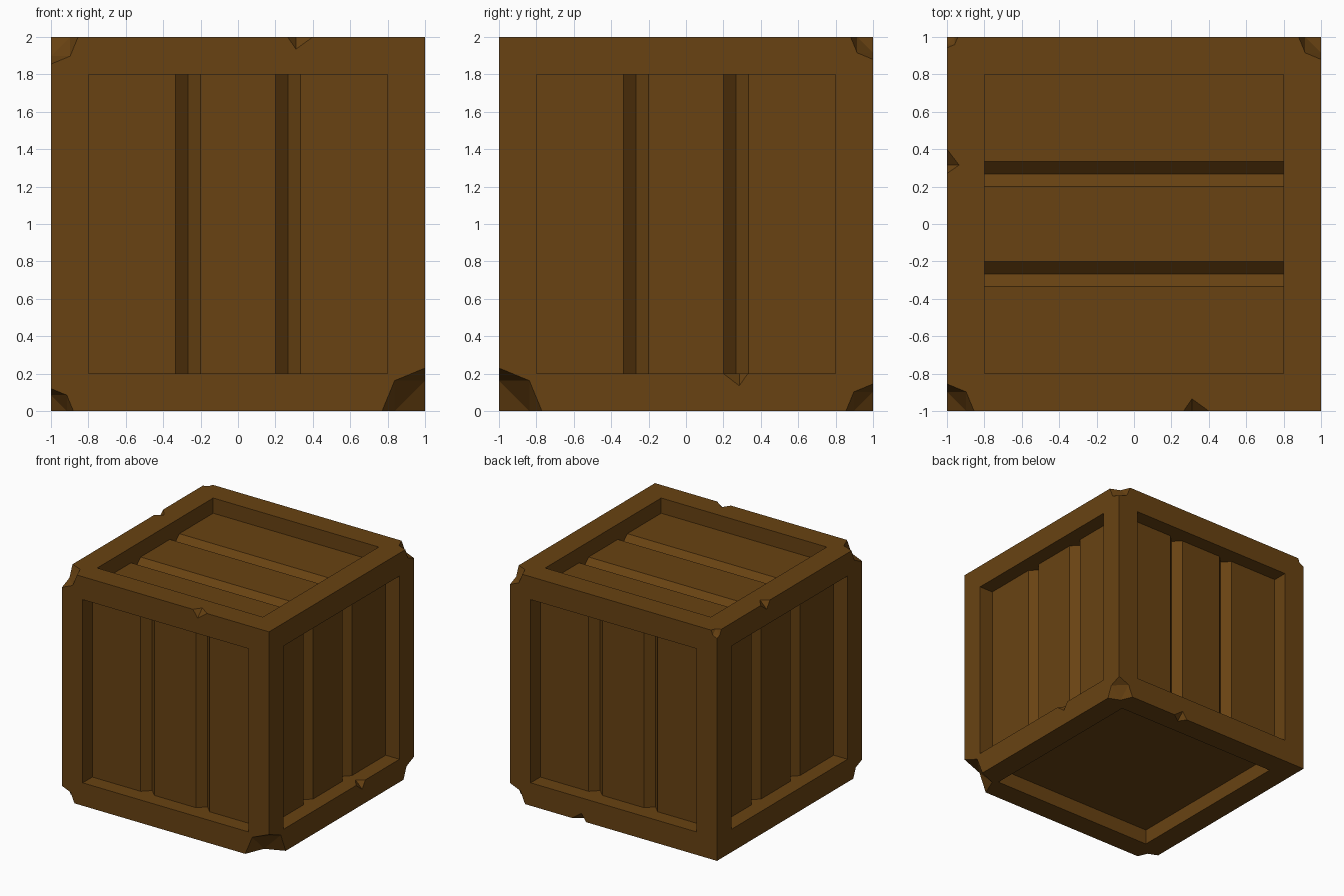
import bpy, bmesh
from itertools import product
from mathutils import Vector, Matrix

if "Cube" in bpy.data.objects:
    bpy.data.objects.remove(bpy.data.objects["Cube"])

RECESS, GROOVE = 0.133, 0.198      # panel depth, depth at the groove bottoms

mat = bpy.data.materials.new("brown_wood")
mat.diffuse_color = (0.14, 0.055, 0.006, 1)
mat.use_nodes = True
mat.node_tree.nodes["Principled BSDF"].inputs["Base Color"].default_value = mat.diffuse_color

# Solid block of the crate
bpy.ops.mesh.primitive_cube_add(size=2, location=(0, 0, 1))
crate = bpy.context.object
crate.name = "wooden_crate"
crate.data.materials.append(mat)


def cut(bm):
    """Subtract a bmesh solid from the crate."""
    bmesh.ops.recalc_face_normals(bm, faces=bm.faces)
    me = bpy.data.meshes.new("cutter")
    bm.to_mesh(me)
    bm.free()
    me.materials.append(mat)
    ob = bpy.data.objects.new("cutter", me)
    ob.hide_render = True
    bpy.context.collection.objects.link(ob)
    mod = crate.modifiers.new("cut", 'BOOLEAN')
    mod.operation, mod.solver, mod.object = 'DIFFERENCE', 'EXACT', ob
    bpy.context.view_layer.objects.active = crate
    bpy.ops.object.modifier_apply(modifier=mod.name)
    bpy.data.objects.remove(ob)


def recess(place, grooves=True):
    """Sunken panel, with two V grooves between its planks."""
    prof = [(-0.8, -0.1), (-0.8, RECESS)]
    if grooves:
        for c in (-0.267, 0.267):
            prof += [(c - 0.066, RECESS), (c, GROOVE), (c + 0.066, RECESS)]
    prof += [(0.8, RECESS), (0.8, -0.1)]
    bm = bmesh.new()
    ends = [[bm.verts.new(place(u, v, d)) for u, d in prof] for v in (-0.8, 0.8)]
    for ring in ends:
        bm.faces.new(ring)
    n = len(prof)
    for i in range(n):
        j = (i + 1) % n
        bm.faces.new((ends[0][i], ends[0][j], ends[1][j], ends[1][i]))
    cut(bm)


def hull(points):
    bm = bmesh.new()
    for p in points:
        bm.verts.new(p)
    bmesh.ops.convex_hull(bm, input=bm.verts)
    cut(bm)


def corner_chip(corner, r):
    """Low-poly ball bite at a corner."""
    pts = []
    for d in product((-1, 0, 1), repeat=3):
        if 0 < sum(map(abs, d)) < 3:
            pts.append(Vector(corner) + r * Vector(d).normalized())
    hull(pts)


def edge_nick(a, b, tip, s, t):
    """Small wedge nick on the edge a-b, deepest at tip along s and t."""
    tip, s, t = Vector(tip), Vector(s) * 0.065, Vector(t) * 0.065
    hull([Vector(a), Vector(b), tip + s, tip - s, tip + t, tip - t])


# Side panels
for k in range(4):
    rot = Matrix.Rotation(k * 1.5707963268, 3, 'Z')
    recess(lambda u, v, d: rot @ Vector((u, -1 + d, 1 + v)))
# Top and bottom panels
recess(lambda u, v, d: Vector((v, u, 2 - d)))
recess(lambda u, v, d: Vector((v, u, d)), grooves=False)

# Chipped corners
for corner, r in [((-1, -1, 2), 0.145), ((-1, -1, 0), 0.12), ((1, -1, 0), 0.23),
                  ((1, 1, 0), 0.145), ((1, 1, 2), 0.12), ((-1, 1, 2), 0.058)]:
    corner_chip(corner, r)

# Nicked edges: front top, left top, back bottom, right panel sill
edge_nick((0.265, -1, 2), (0.40, -1, 2), (0.31, -1, 2), (0, 1, 0), (0, 0, 1))
edge_nick((-1, 0.27, 2), (-1, 0.40, 2), (-1, 0.315, 2), (1, 0, 0), (0, 0, 1))
edge_nick((0.265, 1, 0), (0.40, 1, 0), (0.31, 1, 0), (0, 1, 0), (0, 0, 1))
edge_nick((1, 0.20, 0.2), (1, 0.33, 0.2), (1, 0.285, 0.2), (1, 0, 0), (0, 0, 1))
